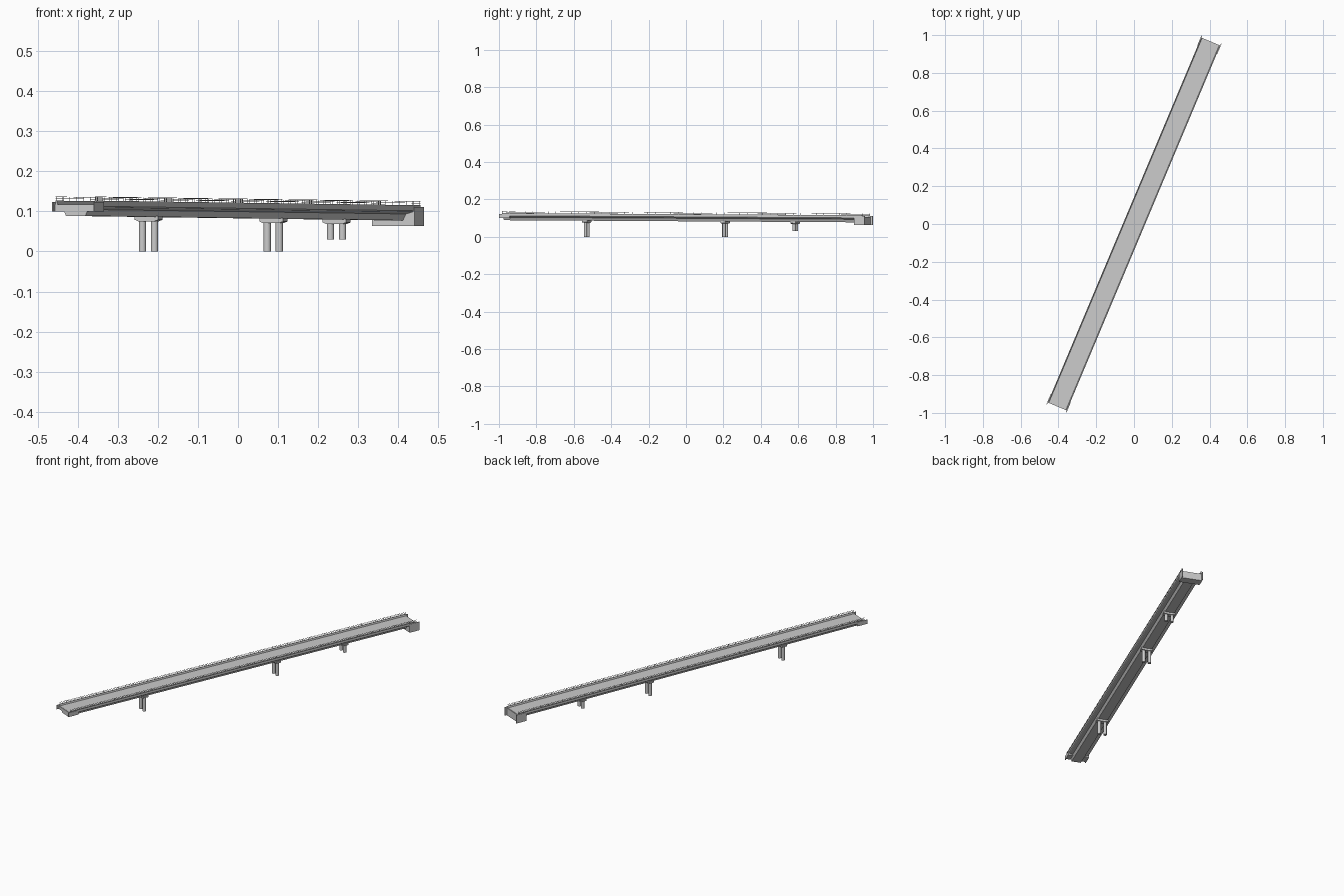
import bpy, bmesh, math
from mathutils import Matrix, Vector

if "Cube" in bpy.data.objects:
    bpy.data.objects.remove(bpy.data.objects["Cube"])

# bridge frame: local y runs along the deck, local x across it
YAW = Matrix.Rotation(math.radians(-22.8), 4, 'Z')
L, W, SLOPE = 1.06, 0.0576, -0.0055


def finish(name, bm):
    bmesh.ops.recalc_face_normals(bm, faces=bm.faces)
    bmesh.ops.transform(bm, matrix=YAW, verts=bm.verts)
    me = bpy.data.meshes.new(name)
    bm.to_mesh(me)
    bm.free()
    ob = bpy.data.objects.new(name, me)
    bpy.context.collection.objects.link(ob)
    return ob


def prism(bm, profile, y0, y1):
    """Extrude an (x, z) profile along the gently falling deck line."""
    ends = [[bm.verts.new((x, y, z + SLOPE * y)) for x, z in profile] for y in (y0, y1)]
    bm.faces.new(ends[0])
    bm.faces.new(ends[1][::-1])
    n = len(profile)
    for i in range(n):
        j = (i + 1) % n
        bm.faces.new((ends[0][i], ends[0][j], ends[1][j], ends[1][i]))


def box(bm, x0, x1, y0, y1, z0, z1):
    m = Matrix.Translation(((x0 + x1) / 2, (y0 + y1) / 2, (z0 + z1) / 2))
    m = m @ Matrix.Diagonal((x1 - x0, y1 - y0, z1 - z0, 1))
    bmesh.ops.create_cube(bm, size=1, matrix=m)


def rect(x0, x1, z0, z1):
    return [(x0, z0), (x1, z0), (x1, z1), (x0, z1)]


# deck: trapezoid girder, cantilever slab and raised kerbs in one section
half = [(0.026, 0.083), (0.034, 0.099), (0.052, 0.104), (0.055, 0.107),
        (0.055, 0.121), (0.0515, 0.121), (0.049, 0.112)]
bm = bmesh.new()
prism(bm, half + [(-x, z) for x, z in reversed(half)], -1.045, 1.045)
finish("bridge_deck", bm)

# railings: posts with two rails on both kerbs
bm = bmesh.new()
for s in (-1, 1):
    x = s * 0.0533
    for z in (0.1262, 0.1306):
        prism(bm, rect(x - 0.0006, x + 0.0006, z - 0.0005, z + 0.0005), -1.045, 1.045)
    for i in range(48):
        y = -1.044 + 2.088 * i / 47
        prism(bm, rect(x - 0.0006, x + 0.0006, 0.1205, 0.131), y - 0.0006, y + 0.0006)
finish("railings", bm)

# abutments: solid cross wall with thin side wings reaching past it
for name, s, bottom, top in (("near_abutment", -1, 0.1, 0.117), ("far_abutment", 1, 0.064, 0.105)):
    bm = bmesh.new()
    y0, y1 = sorted((s * 1.0, s * 1.048))
    box(bm, -0.0555, 0.0555, y0, y1, bottom, top)
    y0, y1 = sorted((s * 1.0, s * L))
    for v in (-1, 1):
        x0, x1 = sorted((v * 0.0545, v * W))
        box(bm, x0, x1, y0, y1, bottom, top + 0.006)
    finish(name, bm)

# piers: twin round columns under a cap beam and bearing blocks
for n, (y, foot) in enumerate(((-0.576, 0.0), (0.227, 0.0), (0.634, 0.03)), 1):
    under = 0.083 + SLOPE * y
    bm = bmesh.new()
    cap = [(0.022, under - 0.011), (0.032, under - 0.007), (0.032, under + 0.002)]
    verts = cap + [(-x, z) for x, z in reversed(cap)]
    prism(bm, [(x, z - SLOPE * y) for x, z in verts], y - 0.014, y + 0.014)
    finish(f"pier_cap_{n}", bm)
    bm = bmesh.new()
    for x in (-0.0163, 0.0163):
        h = under - 0.009 - foot
        bmesh.ops.create_cone(bm, cap_ends=True, segments=20, radius1=0.0092, radius2=0.0092,
                              depth=h, matrix=Matrix.Translation((x, y, foot + h / 2)))
    ob = finish(f"pier_columns_{n}", bm)
    bpy.context.view_layer.objects.active = ob
    ob.select_set(True)
    bpy.ops.object.shade_smooth_by_angle()
    ob.select_set(False)
